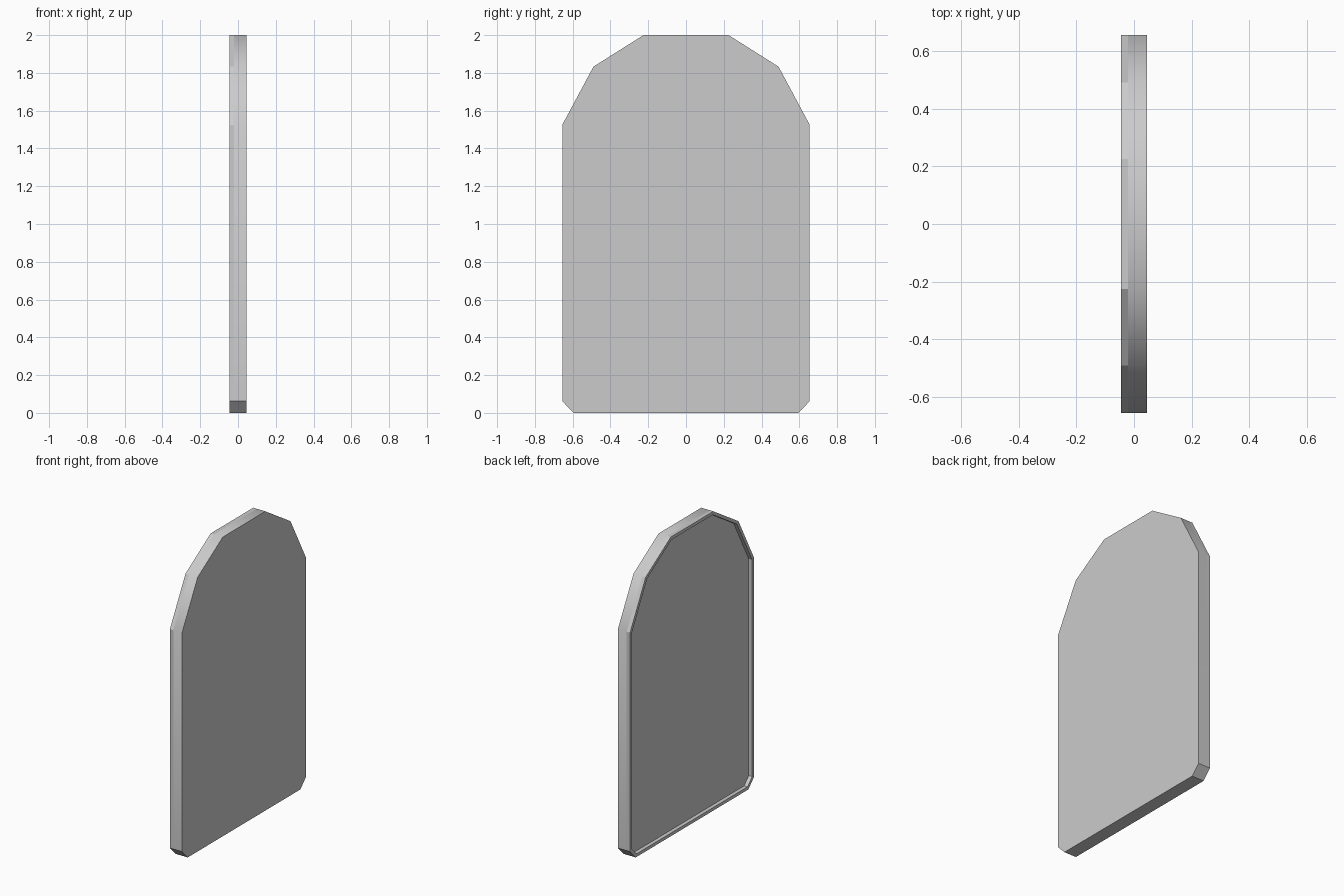
import bpy, bmesh, math

if "Cube" in bpy.data.objects:
    bpy.data.objects.remove(bpy.data.objects["Cube"])

BACK, STEP, FRONT = 0.045, -0.02, -0.045   # x levels: plain face, recess floor, rim face
RIM = 0.021                                # rim width

# Half outline (y, z), mirrored to the other side
half = [(0.595, 0), (0.655, 0.062), (0.655, 1.525), (0.49, 1.833), (0.225, 2.0)]
outline = half + [(-y, z) for y, z in reversed(half)]

bm = bmesh.new()


def extrude_to(face, x):
    """Extrude a cap face to a new x level; return the new cap."""
    geom = bmesh.ops.extrude_face_region(bm, geom=[face])["geom"]
    for v in geom:
        if isinstance(v, bmesh.types.BMVert):
            v.co.x = x
    if face.is_valid:
        bm.faces.remove(face)
    return next(f for f in geom if isinstance(f, bmesh.types.BMFace))


# Solid slab: plain back cap plus smooth side band
verts = [bm.verts.new((BACK, y, z)) for y, z in outline]
back = bm.faces.new(verts)
cap = extrude_to(bm.faces.new([bm.verts.new((BACK, y, z)) for y, z in outline]), STEP)
bmesh.ops.remove_doubles(bm, verts=bm.verts[:], dist=1e-5)
for f in bm.faces:
    f.smooth = len(f.verts) == 4

# Raised rim around a recessed panel, flat shaded
cap = extrude_to(cap, FRONT)
bm.normal_update()
bmesh.ops.inset_region(bm, faces=[cap], thickness=RIM, use_even_offset=True)
cap = extrude_to(cap, STEP)
bmesh.ops.recalc_face_normals(bm, faces=bm.faces[:])
for f in bm.faces:
    if min(v.co.x for v in f.verts) < STEP - 0.001 or len(f.verts) > 4:
        f.smooth = False
for e in bm.edges:
    e.smooth = len(e.link_faces) == 2 and e.calc_face_angle() < math.radians(35)

mesh = bpy.data.meshes.new("arched_panel")
bm.to_mesh(mesh)
bm.free()
panel = bpy.data.objects.new("arched_panel", mesh)
bpy.context.collection.objects.link(panel)
